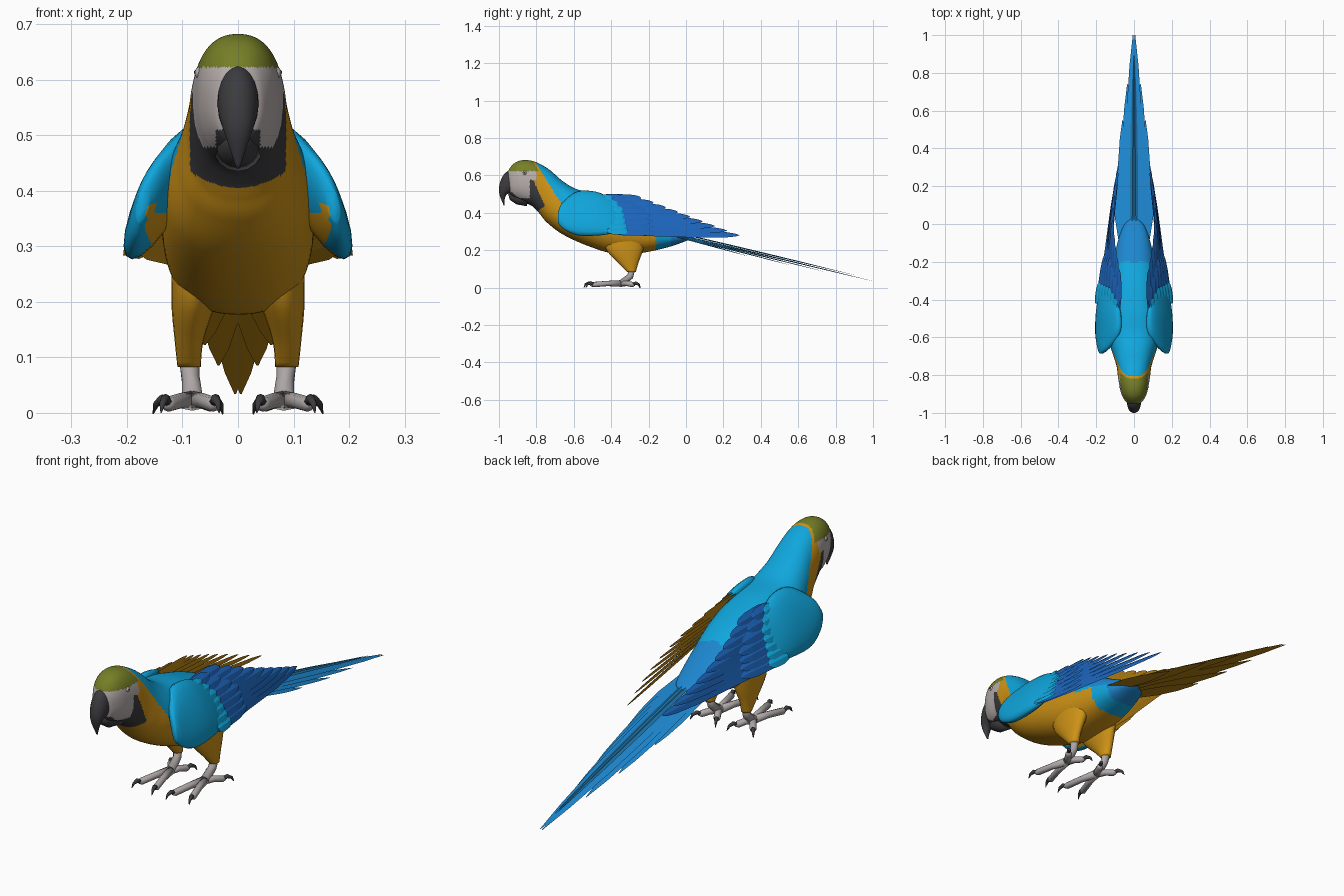
import bpy
import bmesh
from math import cos, sin, pi, copysign
from mathutils import Vector

cube = bpy.data.objects.get("Cube")
if cube:
    bpy.data.objects.remove(cube)

COLOURS = {
    "sky_blue": (0.005, 0.38, 0.72),
    "deep_blue": (0.012, 0.13, 0.50),
    "tail_blue": (0.012, 0.24, 0.62),
    "tail_teal": (0.012, 0.16, 0.36),
    "gold": (0.62, 0.29, 0.008),
    "olive": (0.18, 0.21, 0.02),
    "face_white": (0.48, 0.43, 0.42),
    "charcoal": (0.045, 0.045, 0.05),
    "leg_grey": (0.42, 0.38, 0.38),
}
NAMES = list(COLOURS)
MATS = []
for label, rgb in COLOURS.items():
    m = bpy.data.materials.new(label)
    m.use_nodes = True
    m.diffuse_color = (*rgb, 1)
    bsdf = m.node_tree.nodes["Principled BSDF"]
    bsdf.inputs["Base Color"].default_value = (*rgb, 1)
    bsdf.inputs["Roughness"].default_value = 0.7
    MATS.append(m)


def skin(name, rings, colour, side=1, smooth=True):
    """Join rings of points into a closed skin; colour is a name, an outside and inside pair, or a rule."""
    bm = bmesh.new()
    loops = [[bm.verts.new((p[0] * side, p[1], p[2])) for p in r] for r in rings]
    n = len(loops[0])
    for a, b in zip(loops, loops[1:]):
        for i in range(n):
            j = (i + 1) % n
            f = bm.faces.new((a[i], a[j], b[j], b[i]))
            f.material_index = i
    bm.faces.new(loops[0])
    bm.faces.new(loops[-1])
    bmesh.ops.recalc_face_normals(bm, faces=bm.faces)
    for f in bm.faces:
        label = colour
        if isinstance(colour, tuple):
            label = colour[0] if f.material_index < 2 else colour[1]
        elif callable(colour):
            label = colour(f.calc_center_median(), f.normal)
        f.material_index = NAMES.index(label)
        f.smooth = smooth
    mesh = bpy.data.meshes.new(name)
    bm.to_mesh(mesh)
    bm.free()
    for m in MATS:
        mesh.materials.append(m)
    bpy.context.collection.objects.link(bpy.data.objects.new(name, mesh))


def refine(st, steps):
    """Catmull-Rom interpolation between cross-sections."""
    out = []
    for i in range(len(st) - 1):
        a, b, c, d = st[max(i - 1, 0)], st[i], st[i + 1], st[min(i + 2, len(st) - 1)]
        for k in range(steps):
            t = k / steps
            out.append([0.5 * (2 * q + (r - p) * t + (2 * p - 5 * q + 4 * r - s) * t * t
                               + (3 * q - p - 3 * r + s) * t ** 3)
                        for p, q, r, s in zip(a, b, c, d)])
    return out + [list(st[-1])]


def loft(name, stations, colour, side=1, steps=4, segs=20, power=1):
    """Each station: top point, bottom point, half width along x; power under 1 is boxier."""
    def bend(v):
        return copysign(abs(v) ** power, v)
    rings = []
    for s in refine(stations, steps):
        top, bot, w = Vector(s[:3]), Vector(s[3:6]), max(s[6], 0.001)
        mid, half = (top + bot) / 2, (top - bot) / 2
        rings.append([mid + half * bend(cos(2 * pi * i / segs))
                      + Vector((w * bend(sin(2 * pi * i / segs)), 0, 0)) for i in range(segs)])
    skin(name, rings, colour, side)


def centred(rows):
    return [(0, a, b, 0, c, d, w) for a, b, c, d, w in rows]


def tube(name, points, radii, colour, side=1, segs=10):
    pts = [Vector(p) for p in points]
    rings = []
    for i, p in enumerate(pts):
        t = (pts[min(i + 1, len(pts) - 1)] - pts[max(i - 1, 0)]).normalized()
        u = t.cross(Vector((1, 0, 0))).normalized()
        v = t.cross(u)
        rings.append([p + radii[i] * (u * cos(2 * pi * k / segs) + v * sin(2 * pi * k / segs))
                      for k in range(segs)])
    skin(name, rings, colour, side)


ROUNDED = ((0, 0.6), (0.3, 1), (0.7, 0.95), (0.9, 0.65), (0.97, 0.35), (1, 0.04))
POINTED = ((0, 0.7), (0.3, 1), (0.6, 0.85), (0.85, 0.45), (1, 0.04))


def feather(name, base, tip, across, half, outline, colours, side):
    """Thin blade, first colour outside and second inside."""
    d = (tip - base).normalized()
    n = d.cross(across).normalized()
    a = n.cross(d).normalized()
    rings = []
    for t, w in outline:
        c = base.lerp(tip, t)
        rings.append([c - a * half * w, c + n * 0.006 * w, c + a * half * w, c - n * 0.001 * w])
    skin(name, rings, colours, side, smooth=False)


# Body, head and plumage patches
def plumage(c, n):
    x, y, z = abs(c.x), c.y, c.z
    if z > 0.622 and y < -0.785 - 0.6 * (z - 0.62):
        return "olive"
    beak_root = x < 0.04 and z < 0.51
    if 0.478 < z < 0.63 and y < (-0.80 if z > 0.575 else -0.835) and not beak_root:
        return "face_white"
    if 0.405 + 4 * x * x < z < 0.58 and y < -0.755 - 0.45 * (z - 0.44):
        return "charcoal"
    if y > -0.2 and n.z > 0.15:
        return "tail_blue"
    if y > -0.16:
        return "tail_blue" if y > -0.08 else "sky_blue"
    if z > (0.36 if y < -0.25 else 0.30) and y > -0.78 + (0.63 - z) * 0.62:
        return "sky_blue"
    return "gold"


loft("body", centred([
    (-0.955, 0.60, -0.945, 0.52, 0.02), (-0.945, 0.635, -0.93, 0.485, 0.045),
    (-0.91, 0.67, -0.88, 0.46, 0.068), (-0.86, 0.682, -0.83, 0.44, 0.079),
    (-0.80, 0.67, -0.80, 0.415, 0.086), (-0.73, 0.63, -0.775, 0.385, 0.092),
    (-0.66, 0.57, -0.74, 0.345, 0.107), (-0.58, 0.525, -0.66, 0.285, 0.130),
    (-0.45, 0.50, -0.53, 0.225, 0.138), (-0.30, 0.45, -0.38, 0.18, 0.132),
    (-0.18, 0.385, -0.24, 0.185, 0.112), (-0.08, 0.33, -0.10, 0.215, 0.085),
    (-0.01, 0.295, -0.01, 0.245, 0.055), (0.025, 0.275, 0.025, 0.262, 0.02)]),
    plumage, steps=14, segs=96, power=0.86)

# Hooked beak
loft("upper_beak", centred([
    (-0.92, 0.635, -0.91, 0.50, 0.036), (-0.965, 0.615, -0.925, 0.50, 0.037),
    (-0.99, 0.575, -0.93, 0.505, 0.035), (-1.0, 0.53, -0.955, 0.50, 0.028),
    (-0.995, 0.49, -0.968, 0.48, 0.018), (-0.975, 0.44, -0.971, 0.44, 0.003)]), "charcoal")
tube("lower_beak", [(0, -0.85, 0.48), (0, -0.90, 0.48), (0, -0.93, 0.49), (0, -0.945, 0.505)],
     [0.045, 0.036, 0.024, 0.008], "charcoal", segs=16)


def ball(name, centre, r, colour, side):
    rings = [[(centre[0] + r * cos(p), centre[1] + r * sin(p) * cos(q), centre[2] + r * sin(p) * sin(q))
              for q in [2 * pi * k / 12 for k in range(12)]]
             for p in [0.1 + (pi - 0.2) * i / 8 for i in range(9)]]
    skin(name, rings, colour, side)


def shoulder_rule(c, n):
    inward = n.x * copysign(1, c.x) < -0.3
    return "gold" if inward and abs(c.x) < 0.165 and c.z < 0.37 else "sky_blue"


for side, word in ((1, "left"), (-1, "right")):
    # Eye
    ball(word + "_eye", (0.066, -0.862, 0.612), 0.012, "face_white", side)
    ball(word + "_pupil", (0.0738, -0.863, 0.613), 0.0055, "charcoal", side)

    # Wing shoulder, sloping outward from the back
    loft(word + "_shoulder", [
        (0.170, -0.685, 0.40, 0.176, -0.685, 0.345, 0.01),
        (0.140, -0.66, 0.455, 0.184, -0.65, 0.31, 0.025),
        (0.086, -0.58, 0.514, 0.190, -0.58, 0.28, 0.043),
        (0.080, -0.48, 0.512, 0.190, -0.48, 0.278, 0.040),
        (0.095, -0.40, 0.475, 0.185, -0.39, 0.29, 0.022),
        (0.115, -0.35, 0.43, 0.17, -0.34, 0.31, 0.006)], shoulder_rule, side)

    # Layered flight feathers and coverts
    across = Vector((-0.55, 0, 0.84))
    for label, count, frac, cap, lift, half, paint in (
            ("flight", 9, 1, 1, 0, 0.026, "deep_blue"),
            ("blue_covert", 7, 0.6, 0.26, 0.010, 0.027, "deep_blue"),
            ("sky_covert", 7, 0.3, 0.11, 0.020, 0.024, "sky_blue")):
        for i in range(count):
            t = i / (count - 1)
            base = Vector((0.082, -0.46, 0.478)).lerp(Vector((0.178, -0.42, 0.305)), t)
            tip = Vector((0.08, -0.24, 0.478)).lerp(Vector((0.085, 0.285, 0.28)), t)
            tip.x += 0.03 * sin(pi * t)
            d = tip - base
            base.x += lift
            tip = base + d.normalized() * min(d.length * frac, cap)
            feather(f"{word}_{label}_feather_{i + 1}", base, tip, across, half, ROUNDED, (paint, "gold"), side)

    # Long stepped tail with a dark centre
    for i, (x, y, z) in enumerate(((0.005, 1.0, 0.034), (0.035, 0.74, 0.085),
                                   (0.06, 0.55, 0.122), (0.08, 0.33, 0.168))):
        feather(f"{word}_tail_feather_{i + 1}", Vector((0.014 + 0.014 * i, -0.08, 0.29 - 0.004 * i)),
                Vector((x, y, z)), Vector((-1, 0, 0)), 0.039, POINTED, ("tail_blue", "gold"), side)
    feather(f"{word}_tail_centre", Vector((0.01, -0.06, 0.294)), Vector((0.003, 0.9, 0.067)),
            Vector((-1, 0, 0)), 0.014, POINTED, ("tail_teal", "gold"), side)

    # Leg
    loft(word + "_thigh", [
        (0.07, -0.45, 0.28, 0.07, -0.21, 0.28, 0.048), (0.080, -0.425, 0.20, 0.080, -0.23, 0.20, 0.040),
        (0.088, -0.36, 0.13, 0.088, -0.255, 0.13, 0.026),
        (0.088, -0.315, 0.083, 0.088, -0.268, 0.083, 0.021)], "gold", side)
    tube(word + "_shank", [(0.088, -0.29, 0.10), (0.085, -0.298, 0.06), (0.082, -0.345, 0.022)],
         [0.019, 0.017, 0.02], "leg_grey", side)

    # Two toes forward and two back, each with a curved claw
    ankle = Vector((0.082, -0.345, 0.022))
    for i, end in enumerate(((0.045, -0.50, 0.016), (0.125, -0.49, 0.016),
                             (0.125, -0.285, 0.016), (0.05, -0.285, 0.016))):
        end = Vector(end)
        out = (end - ankle).normalized()
        up = Vector((0, 0, 1))
        tube(f"{word}_toe_{i + 1}", [ankle, ankle.lerp(end, 0.5) + up * 0.003, end, end + out * 0.012],
             [0.018, 0.014, 0.014, 0.007], "leg_grey", side)
        tube(f"{word}_claw_{i + 1}", [end, end + out * 0.02 + up * 0.01, end + out * 0.038 + up * 0.003,
                                      end + out * 0.048 - up * 0.014],
             [0.008, 0.009, 0.006, 0.001], "charcoal", side, segs=8)
